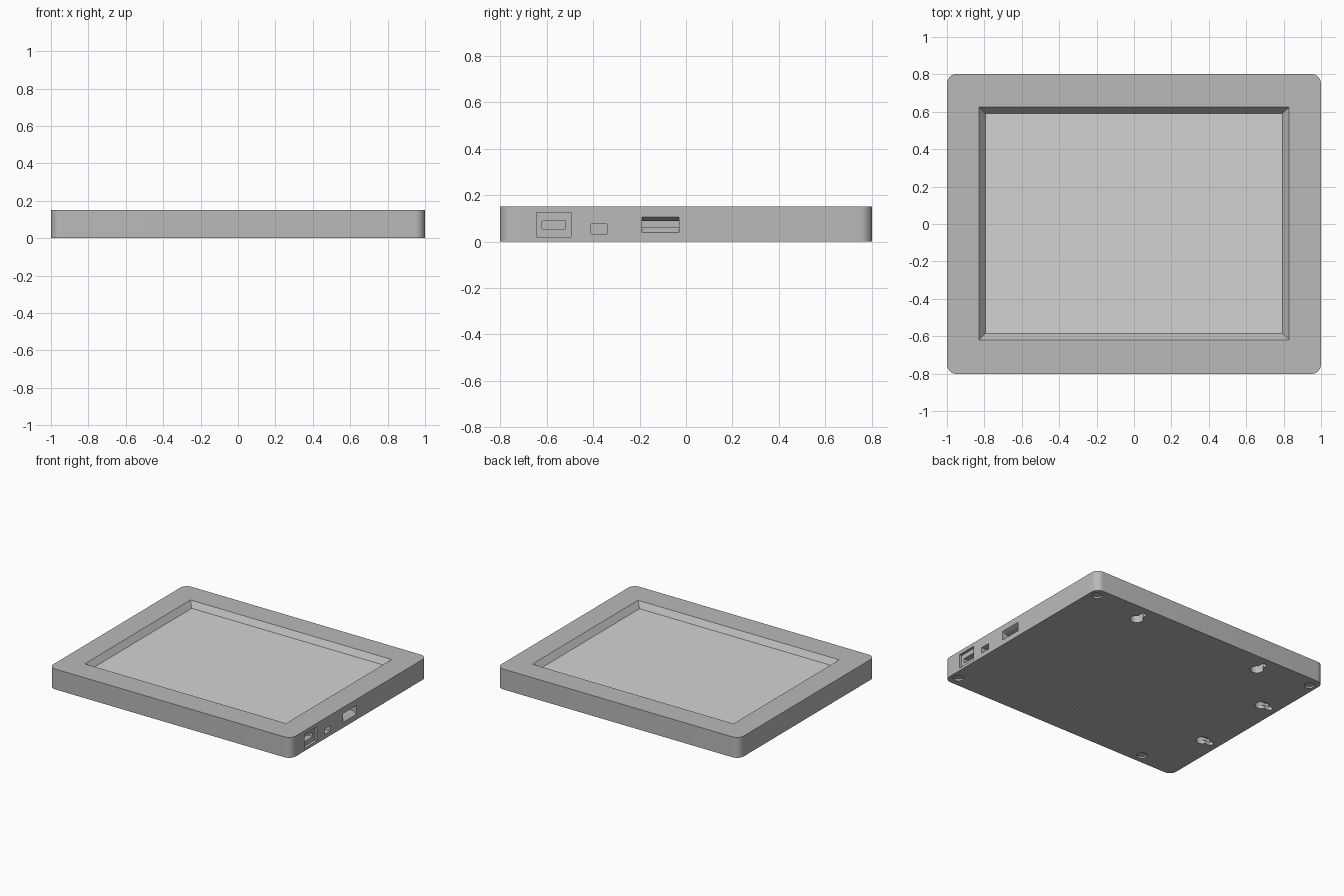
import bpy, bmesh, math

if "Cube" in bpy.data.objects:
    bpy.data.objects.remove(bpy.data.objects["Cube"])


def material(name, value):
    m = bpy.data.materials.new(name)
    m.diffuse_color = (value, value, value, 1)
    m.use_nodes = True
    m.node_tree.nodes["Principled BSDF"].inputs["Base Color"].default_value = m.diffuse_color
    return m


case_grey = material("case grey", 0.49)
screen_grey = material("screen light grey", 0.65)


def loft(name, loops, mat=case_grey):
    """Closed solid through a stack of equal-length point loops."""
    bm = bmesh.new()
    rings = [[bm.verts.new(p) for p in loop] for loop in loops]
    n = len(rings[0])
    for a, b in zip(rings, rings[1:]):
        for i in range(n):
            j = (i + 1) % n
            bm.faces.new((a[i], a[j], b[j], b[i]))
    bm.faces.new(rings[0])
    bm.faces.new(rings[-1])
    bmesh.ops.recalc_face_normals(bm, faces=bm.faces)
    me = bpy.data.meshes.new(name)
    bm.to_mesh(me)
    bm.free()
    me.materials.append(mat)
    ob = bpy.data.objects.new(name, me)
    bpy.context.collection.objects.link(ob)
    return ob


def arc(cx, cy, r, a0, a1, n):
    return [(cx + r * math.cos(math.radians(a0 + (a1 - a0) * i / n)),
             cy + r * math.sin(math.radians(a0 + (a1 - a0) * i / n))) for i in range(n + 1)]


def rect(a0, a1, b0, b1):
    return [(a0, b0), (a1, b0), (a1, b1), (a0, b1)]


def at_z(profile, z):
    return [(x, y, z) for x, y in profile]


def at_x(profile, x):
    return [(x, y, z) for y, z in profile]


# Case: rounded slab
W, D, H, R = 1.0, 0.803, 0.152, 0.055
outline = []
for k, (sx, sy) in enumerate([(1, 1), (-1, 1), (-1, -1), (1, -1)]):
    outline += arc(sx * (W - R), sy * (D - R), R, 90 * k, 90 * k + 90, 10)
case = loft("case", [at_z(outline, 0), at_z(outline, H)])


def cut(loops):
    tool = loft("cutter", loops)
    tool.hide_render = True
    mod = case.modifiers.new("cut", 'BOOLEAN')
    mod.operation = 'DIFFERENCE'
    mod.solver = 'EXACT'
    mod.object = tool
    bpy.context.view_layer.objects.active = case
    bpy.ops.object.modifier_apply(modifier=mod.name)
    bpy.data.objects.remove(tool, do_unlink=True)


# Screen window with sloped bezel
opening = rect(-0.83, 0.83, -0.62, 0.626)
inner = rect(-0.795, 0.793, -0.585, 0.591)
cut([at_z(opening, H + 0.05), at_z(opening, H), at_z(inner, 0.112)])
loft("screen", [at_z(inner, 0.106), at_z(inner, 0.1125)], screen_grey)

# Ports on the right side: power recess, its socket, small port
for prof, depth in [(rect(-0.645, -0.495, 0.02, 0.125), 0.02),
                    (rect(-0.62, -0.52, 0.055, 0.09), 0.10),
                    (rect(-0.41, -0.34, 0.033, 0.076), 0.06)]:
    cut([at_x(prof, 1.03), at_x(prof, 1 - depth)])

# Card slot with a flared mouth
mouth, throat = rect(-0.19, -0.03, 0.04, 0.106), rect(-0.19, -0.03, 0.06, 0.09)
cut([at_x(mouth, 1.03), at_x(mouth, 1.0), at_x(throat, 0.97), at_x(throat, 0.86)])

# Round foot recesses and a reset hole underneath
for x, y, r, depth in [(0.94, 0.73, 0.036, 0.012), (0.94, -0.725, 0.036, 0.012),
                       (-0.94, 0.725, 0.036, 0.012), (-0.68, -0.73, 0.036, 0.012),
                       (0.094, -0.515, 0.01, 0.05)]:
    ring = arc(x, y, r, 0, 360, 32)[:-1]
    cut([at_z(ring, -0.03), at_z(ring, depth)])

# Wall-hanging keyholes: two along the back, two along the left side
r, w, reach = 0.045, 0.02, 0.07
a = math.degrees(math.acos(w / r))
keyhole = arc(0, 0, r, 180 - a, 360 + a, 28) + arc(0, reach, w, 0, 180, 12)
undercut = arc(0, 0, 0.042, 180, 360, 16) + arc(0, reach, 0.042, 0, 180, 16)
for cx, cy, turned in [(0.53, 0.66, False), (-0.53, 0.66, False),
                       (-0.865, 0.31, True), (-0.865, -0.31, True)]:
    def place(profile):
        return [(cx - v, cy + u) if turned else (cx + u, cy + v) for u, v in profile]
    cut([at_z(place(keyhole), -0.03), at_z(place(keyhole), 0.065)])
    cut([at_z(place(undercut), 0.025), at_z(place(undercut), 0.06)])

# Smooth the round walls, keep edges sharp
bpy.ops.object.select_all(action='DESELECT')
case.select_set(True)
bpy.context.view_layer.objects.active = case
bpy.ops.object.shade_smooth_by_angle(angle=math.radians(30))
